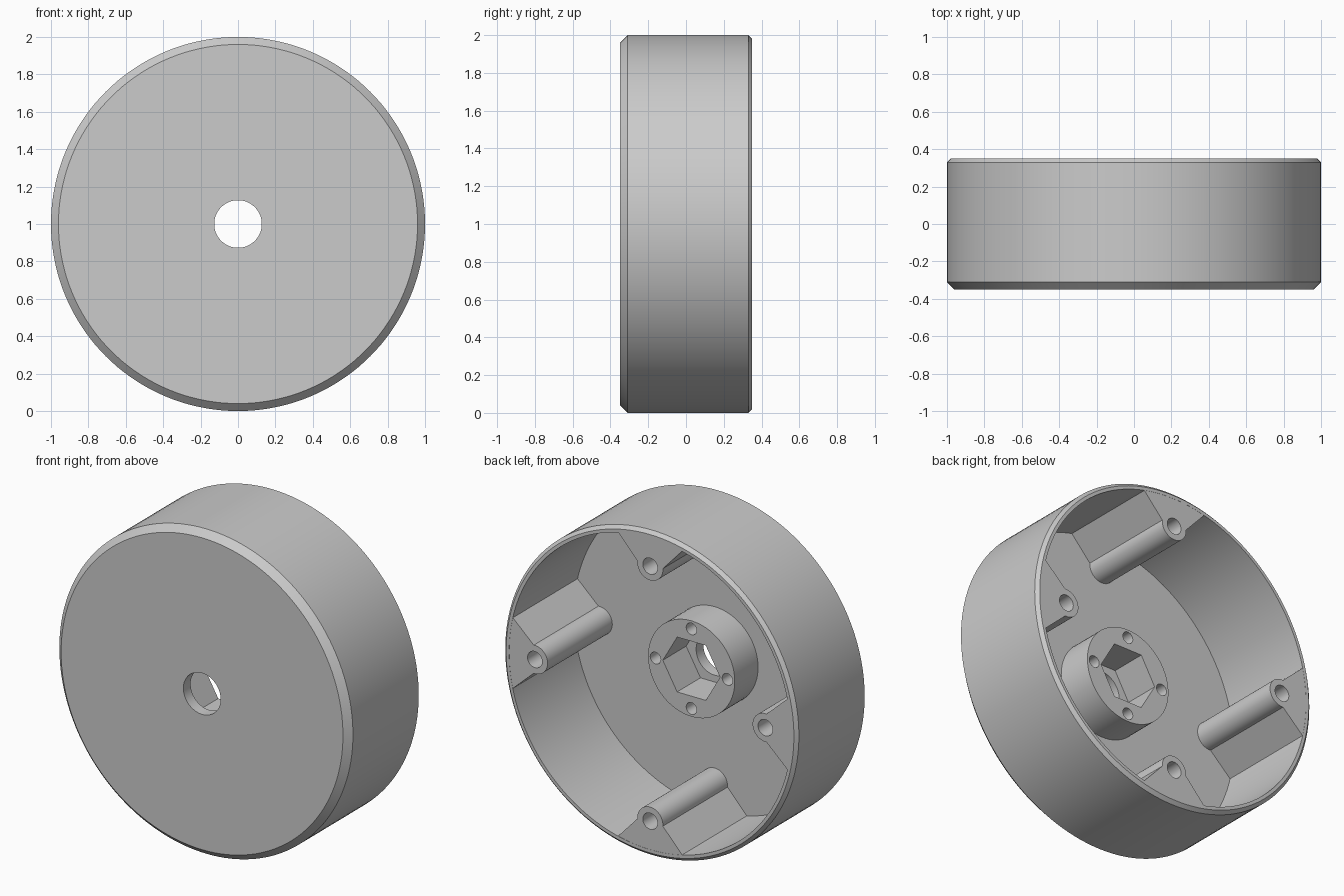
import bpy, bmesh
from math import cos, sin, pi, radians

cube = bpy.data.objects.get("Cube")
if cube:
    bpy.data.objects.remove(cube, do_unlink=True)

# Shared grey material
GREY = (0.6, 0.6, 0.6, 1)
mat = bpy.data.materials.new("plain grey")
mat.use_nodes = True
mat.diffuse_color = GREY
mat.node_tree.nodes["Principled BSDF"].inputs["Base Color"].default_value = GREY

# Main depths along y and radii about the wheel axis
BACK, FLOOR, FRONT = 0.35, -0.28, -0.35
HUB_TOP = -0.053
BORE, INNER = 0.127, 0.96
CENTRE_Z = 1.0


def make_object(name, bm):
    bmesh.ops.recalc_face_normals(bm, faces=bm.faces)
    mesh = bpy.data.meshes.new(name)
    bm.to_mesh(mesh)
    bm.free()
    mesh.materials.append(mat)
    obj = bpy.data.objects.new(name, mesh)
    bpy.context.collection.objects.link(obj)
    return obj


def arc(cx, cz, r, start, end, n):
    """Points on an arc, both ends included."""
    angles = [start + (end - start) * i / n for i in range(n + 1)]
    return [(cx + r * cos(a), cz + r * sin(a)) for a in angles]


def circle(cx, cz, r, n):
    return arc(cx, cz, r, 0, 2 * pi, n)[:-1]


def prism(name, outline, y0, y1):
    """Extrude an x/z outline along y."""
    bm = bmesh.new()
    near = [bm.verts.new((x, y0, z + CENTRE_Z)) for x, z in outline]
    far = [bm.verts.new((x, y1, z + CENTRE_Z)) for x, z in outline]
    bm.faces.new(near)
    bm.faces.new(far)
    for i in range(len(near)):
        j = (i + 1) % len(near)
        bm.faces.new((near[i], near[j], far[j], far[i]))
    return make_object(name, bm)


def lathe(name, profile, n):
    """Revolve a closed radius/y profile about the wheel axis."""
    bm = bmesh.new()
    rings = [[bm.verts.new((x, y, z + CENTRE_Z)) for x, z in circle(0, 0, r, n)]
             for r, y in profile]
    for k, ring in enumerate(rings):
        following = rings[(k + 1) % len(rings)]
        for i in range(n):
            j = (i + 1) % n
            bm.faces.new((ring[i], ring[j], following[j], following[i]))
    return make_object(name, bm)


def cut(obj, cutter):
    cutter.hide_render = True
    mod = obj.modifiers.new("cut", "BOOLEAN")
    mod.operation = "DIFFERENCE"
    mod.solver = "EXACT"
    mod.object = cutter
    bpy.context.view_layer.objects.active = obj
    bpy.ops.object.modifier_apply(modifier=mod.name)
    bpy.data.objects.remove(cutter, do_unlink=True)


def smooth(obj):
    bpy.ops.object.select_all(action="DESELECT")
    obj.select_set(True)
    bpy.context.view_layer.objects.active = obj
    bpy.ops.object.shade_smooth_by_angle(angle=radians(25))


# Cup-shaped shell: bored front disc, chamfered rim, open back
shell = lathe("shell", [(BORE, FRONT), (INNER, FRONT), (1, -0.31), (1, 0.33),
                        (0.98, BACK), (INNER, BACK), (INNER, FLOOR), (BORE, FLOOR)], 144)
smooth(shell)

# Hub with hexagonal nut pocket and four small screw holes
hub = prism("hub", circle(0, 0, 0.295, 72), FLOOR - 0.01, HUB_TOP)
cut(hub, prism("hex_cutter", circle(0, 0, 0.195, 6), FLOOR - 0.1, 0.1))
for k in range(4):
    a = k * pi / 2
    cut(hub, prism("hole_cutter", circle(0.245 * cos(a), 0.245 * sin(a), 0.036, 24),
                   -0.22, 0.1))
smooth(hub)

# Four screw posts joined to the wall by flared webs
POST_R, POST_AT, WEB = 0.087, 0.785, radians(13.2)
outline = (arc(0, 0, INNER + 0.003, -WEB, WEB, 12)
           + arc(POST_AT, 0, POST_R, radians(85), radians(275), 24))
for k, side in enumerate(("left", "top", "right", "bottom")):
    c, s = cos(k * pi / 2), sin(k * pi / 2)
    turned = [(x * c - z * s, x * s + z * c) for x, z in outline]
    post = prism(side + "_screw_post", turned, FLOOR - 0.01, BACK - 0.001)
    cut(post, prism("hole_cutter", circle(POST_AT * c, POST_AT * s, 0.05, 28), -0.1, 0.5))
    smooth(post)
